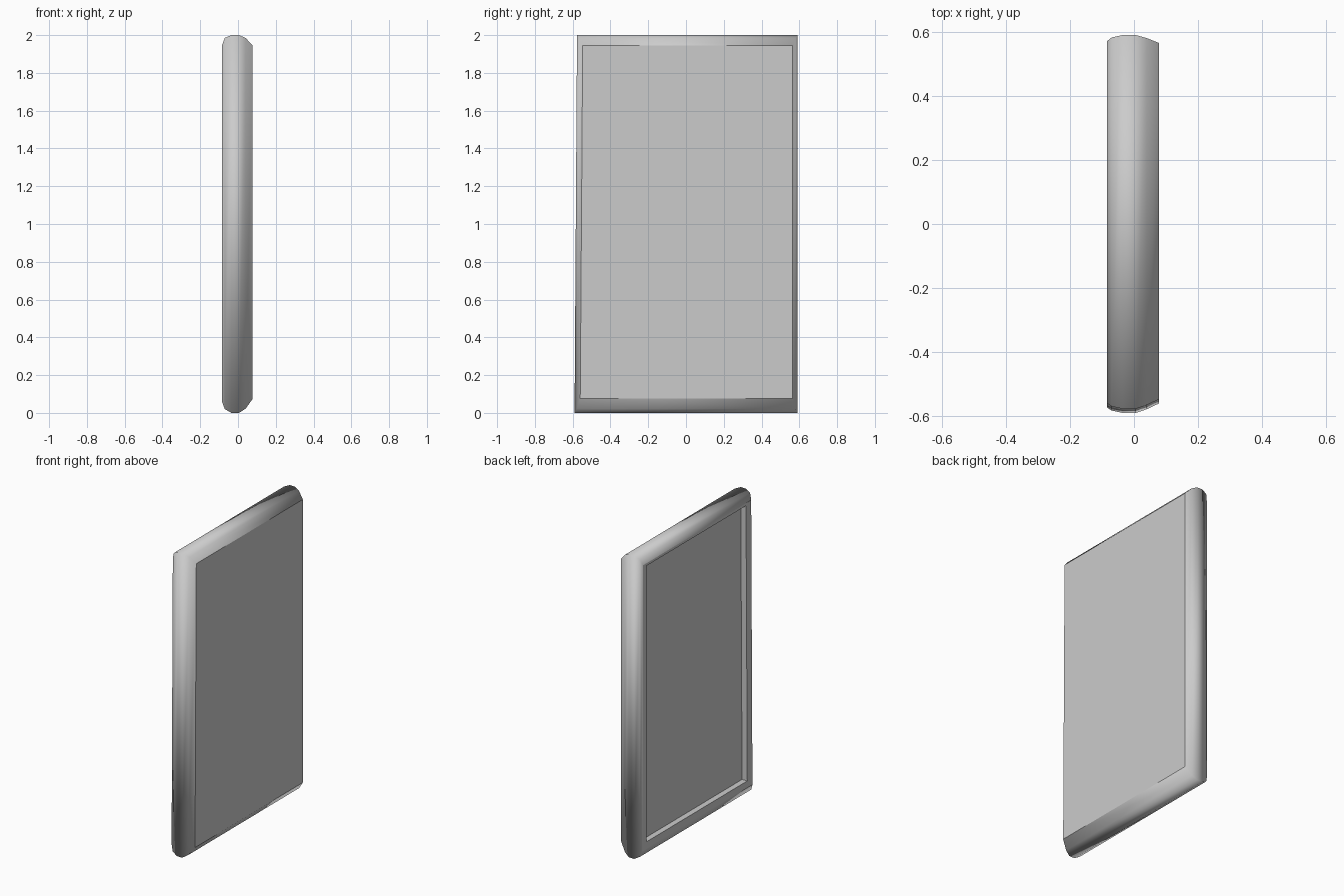
import bpy, bmesh

if "Cube" in bpy.data.objects:
    bpy.data.objects.remove(bpy.data.objects["Cube"])

# Rectangular section rings from the flat front panel round to the recessed back:
# (x, y_min, y_max, z_min, z_max)
outer = [
    (0.078, -0.560, 0.565, 0.075, 1.945),
    (0.040, -0.578, 0.580, 0.022, 1.985),
    (0.005, -0.590, 0.590, 0.000, 2.000),
    (-0.035, -0.590, 0.590, 0.000, 2.000),
    (-0.070, -0.582, 0.582, 0.020, 1.985),
    (-0.085, -0.572, 0.570, 0.060, 1.945),
]
recess = [
    (-0.085, -0.518, 0.536, 0.105, 1.928),
    (-0.047, -0.518, 0.536, 0.105, 1.928),
]
LEAN = 0.013  # the -y edge tapers slightly inward towards the top


def add_ring(bm, x, y0, y1, z0, z1):
    corners = [(y0, z0), (y1, z0), (y1, z1), (y0 + LEAN, z1)]
    return [bm.verts.new((x, y, z)) for y, z in corners]


def bridge(bm, a, b, smooth):
    for i in range(4):
        j = (i + 1) % 4
        bm.faces.new((a[i], b[i], b[j], a[j])).smooth = smooth


bm = bmesh.new()
rings = [add_ring(bm, *r) for r in outer + recess]

# Front panel, rounded edge, flat back rim, recess walls and recess floor
bm.faces.new(rings[0])
for k in range(len(rings) - 1):
    bridge(bm, rings[k], rings[k + 1], smooth=k < len(outer) - 1)
bm.faces.new(list(reversed(rings[-1])))
bmesh.ops.recalc_face_normals(bm, faces=bm.faces)

# Keep the panel borders and recess edges crisp
for e in bm.edges:
    if any(not f.smooth for f in e.link_faces):
        e.smooth = False

mesh = bpy.data.meshes.new("framed_panel")
bm.to_mesh(mesh)
bm.free()
bpy.context.collection.objects.link(bpy.data.objects.new("framed_panel", mesh))
